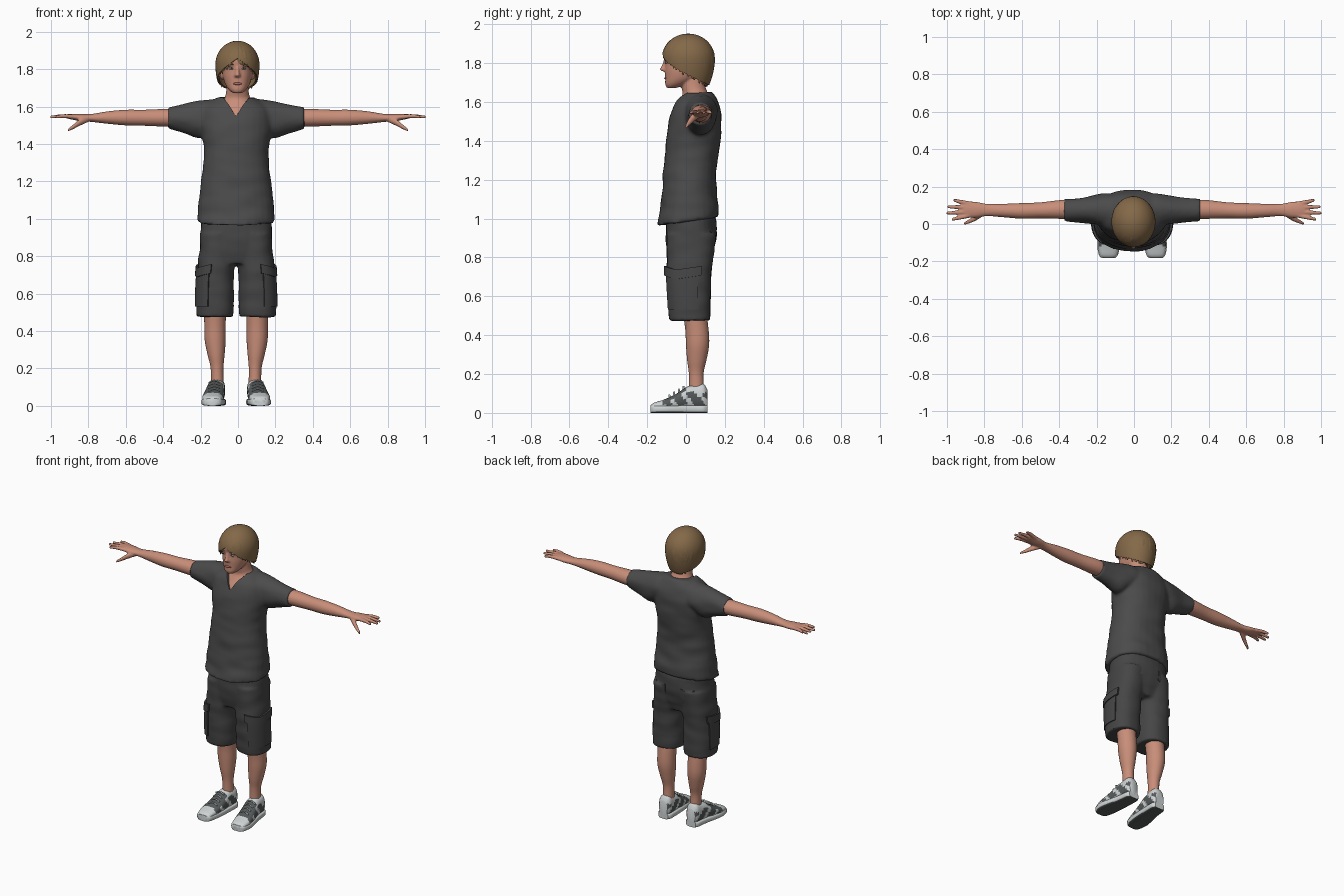
import bpy, bmesh, math, random
from mathutils import Vector, Matrix, noise

random.seed(4)
if "Cube" in bpy.data.objects:
    bpy.data.objects.remove(bpy.data.objects["Cube"])
AXIS = -0.01   # body centre line


def material(name, r, g, b):
    m = bpy.data.materials.new(name)
    m.use_nodes = True
    m.diffuse_color = (r, g, b, 1)
    node = m.node_tree.nodes["Principled BSDF"]
    node.inputs["Base Color"].default_value = (r, g, b, 1)
    node.inputs["Roughness"].default_value = 0.8
    return m


SKIN = material("skin", .58, .27, .19)
SHIRT = material("shirt grey", .07, .07, .07)
SHORTS = material("shorts grey", .06, .06, .06)
HAIR = material("hair brown", .23, .14, .065)
LIGHT = material("shoe light", .62, .65, .65)
DARK = material("shoe dark", .09, .1, .1)
LIP = material("lip", .42, .14, .11)
EYE = material("eye white", .6, .58, .55)
IRIS = material("iris", .04, .05, .06)


def along_z(rows):
    """Rings from (z, x centre, half width, front y, back y)."""
    return [(Vector((x, (f + b) / 2, z)), Vector((w, 0, 0)), Vector((0, (b - f) / 2, 0)))
            for z, x, w, f, b in rows]


def along_x(rows):
    """Rings from (x, y centre, half depth, z centre, half height)."""
    return [(Vector((x, y, z)), Vector((0, d, 0)), Vector((0, 0, h))) for x, y, d, z, h in rows]


def refine(rings, k):
    """Smooth interpolation between rings."""
    out = []
    last = len(rings) - 1
    for i in range(last):
        a, b, c, d = (rings[max(0, min(last, i + o))] for o in (-1, 0, 1, 2))
        for s in range(k):
            t = s / k
            out.append(tuple(q + (r - p) * t / 2 + (p - q * 2.5 + r * 2 - u / 2) * t * t
                             + ((q - r) * 1.5 + (u - p) / 2) * t ** 3
                             for p, q, r, u in zip(a, b, c, d)))
    return out + [rings[-1]]


def power(v, p):
    return math.copysign(abs(v) ** p, v)


def tube(bm, rings, n=28, k=4, p=1.0):
    loops = []
    for c, u, v in refine(rings, k):
        angles = [math.tau * j / n for j in range(n)]
        loops.append([bm.verts.new(c + u * power(math.cos(a), p) + v * power(math.sin(a), p))
                      for a in angles])
    for lo, hi in zip(loops, loops[1:]):
        for j in range(n):
            bm.faces.new((lo[j], lo[j - 1], hi[j - 1], hi[j]))
    bm.faces.new(loops[0])
    bm.faces.new(loops[-1])


def ball(bm, centre, radii):
    bmesh.ops.create_uvsphere(bm, u_segments=16, v_segments=10, radius=1,
                              matrix=Matrix.Translation(centre) @ Matrix.Diagonal((*radii, 1)))


def finish(name, bm, mats, voxel=0, offset=AXIS, side=1, rule=None, solid=0, cutter=None, wrinkle=0):
    bmesh.ops.recalc_face_normals(bm, faces=bm.faces)
    me = bpy.data.meshes.new(name)
    bm.to_mesh(me)
    me.transform(Matrix.Translation((offset, 0, 0)) @ Matrix.Diagonal((side, 1, 1, 1)))
    if side < 0:
        me.flip_normals()
    ob = bpy.data.objects.new(name, me)
    bpy.context.collection.objects.link(ob)
    if voxel:
        rm = ob.modifiers.new("blend", 'REMESH')
        rm.mode, rm.voxel_size = 'VOXEL', voxel
        sm = ob.modifiers.new("relax", 'SMOOTH')
        sm.iterations = 3
    if solid:
        ob.modifiers.new("thickness", 'SOLIDIFY').thickness = solid
    if cutter:
        cut = ob.modifiers.new("cut", 'BOOLEAN')
        cut.operation, cut.object = 'DIFFERENCE', cutter
    if ob.modifiers:
        graph = bpy.context.evaluated_depsgraph_get()
        me = bpy.data.meshes.new_from_object(ob.evaluated_get(graph))
        ob.modifiers.clear()
        ob.data = me
    me.materials.clear()
    for m in mats:
        me.materials.append(m)
    if wrinkle:
        for v in me.vertices:
            q = Vector((v.co.x * 7, v.co.y * 7, v.co.z * 16))
            v.co += v.normal * wrinkle * noise.noise(q)
    for f in me.polygons:
        f.use_smooth = True
        f.material_index = rule(f) if rule else 0
    me.set_sharp_from_angle(angle=math.radians(50))
    return ob


def pair(name, build, mats, **kw):
    for side, label in ((1, "left_"), (-1, "right_")):
        bm = bmesh.new()
        build(bm)
        finish(label + name, bm, mats, side=side, **kw)


# Shirt: torso and sleeves blended, with a V neck cut out
bm = bmesh.new()
torso = along_z([(.985, 0, .208, -.15, .168), (1.06, 0, .204, -.132, .17), (1.15, 0, .194, -.122, .157),
                 (1.25, 0, .181, -.117, .157), (1.36, 0, .174, -.107, .172), (1.46, 0, .186, -.097, .182),
                 (1.54, 0, .19, -.08, .18), (1.6, 0, .165, -.052, .168), (1.65, 0, .1, -.015, .135)])
torso[0][2].z = .022   # hem hangs lower at the front
tube(bm, torso, p=.9)
for s in (1, -1):
    tube(bm, along_x([(s * .06, .07, .085, 1.56, .085), (s * .13, .075, .088, 1.55, .09),
                      (s * .2, .078, .078, 1.53, .1), (s * .28, .075, .066, 1.535, .077),
                      (s * .365, .073, .062, 1.538, .057)]))
vee = bmesh.new()
outline = [vee.verts.new((x, -.3, z)) for x, z in ((0, 1.55), (.09, 1.68), (-.09, 1.68))]
face = vee.faces.new(outline)
grown = bmesh.ops.extrude_face_region(vee, geom=[face])["geom"]
bmesh.ops.translate(vee, vec=(0, .33, 0), verts=[g for g in grown if isinstance(g, bmesh.types.BMVert)])
cutter = finish("neck_cutter", vee, [SHIRT])
cutter.hide_render = True
finish("shirt", bm, [SHIRT], voxel=.011, cutter=cutter, wrinkle=.006)
bpy.data.objects.remove(cutter)

# Shorts
leg_rows = along_z([(.475, .115, .1, -.087, .126), (.6, .113, .1, -.095, .128),
                    (.7, .11, .098, -.1, .13), (.8, .1, .1, -.1, .142), (.92, .09, .1, -.1, .155)])
seat = along_z([(.76, 0, .17, -.085, .12), (.83, 0, .193, -.1, .143), (.92, 0, .192, -.105, .157),
                (1.01, 0, .185, -.1, .155)])
bm = bmesh.new()
tube(bm, seat, p=.85)
for s in (1, -1):
    tube(bm, [(Vector((c.x * s, c.y, c.z)), u, v) for c, u, v in leg_rows], p=.88)
finish("shorts", bm, [SHORTS], voxel=.01, wrinkle=.006)


def patch(rings, low, high, start, end, grow, droop=0):
    """Curved cloth panel lying on a lofted shape."""
    def build(bm):
        rows = []
        for c, u, v in refine(rings, 12):
            if low <= c.z <= high:
                row = []
                for j in range(13):
                    a = math.radians(start + (end - start) * j / 12)
                    sag = Vector((0, 0, droop * (1 - abs(j - 6) / 6)))
                    row.append(bm.verts.new(c - sag + u * grow * power(math.cos(a), .88)
                                            + v * grow * power(math.sin(a), .88)))
                rows.append(row)
        for lo, hi in zip(rows, rows[1:]):
            for j in range(12):
                bm.faces.new((lo[j], lo[j + 1], hi[j + 1], hi[j]))
    return build


pair("cargo_pocket", patch(leg_rows, .53, .73, -72, 20, 1.07), [SHORTS], solid=.014)
pair("pocket_flap", patch(leg_rows, .705, .765, -78, 26, 1.13, .02), [SHORTS], solid=.012)
pair("back_pocket", patch(seat, .87, .94, 45, 76, 1.03, .02), [SHORTS], solid=.01)


# Lower legs
def lower_leg(bm):
    tube(bm, along_z([(.1, .1, .034, .015, .095), (.2, .102, .034, .015, .09), (.27, .107, .045, .006, .105),
                      (.35, .112, .056, 0, .119), (.43, .113, .057, -.004, .116), (.55, .113, .06, -.02, .1)]))


pair("lower_leg", lower_leg, [SKIN])


# Shoes: y, x centre, half width, top height
shoe_rows = [(-.182, .127, .03, .038), (-.165, .127, .046, .052), (-.11, .125, .056, .07),
             (-.05, .117, .054, .098), (.0, .11, .049, .132), (.05, .105, .046, .145),
             (.09, .103, .043, .15), (.11, .103, .03, .12)]


def shoe_upper(bm):
    tube(bm, [(Vector((x, y, (.015 + z) / 2)), Vector((w, 0, 0)), Vector((0, 0, (z - .015) / 2)))
              for y, x, w, z in shoe_rows], p=.8, k=6)


def shoe_sole(bm):
    tube(bm, [(Vector((x, y, .02)), Vector((w + .005, 0, 0)), Vector((0, 0, .02)))
              for y, x, w, z in shoe_rows], p=.5)


def shoe_laces(bm):
    for i in range(4):
        y, z = -.085 + i * .024, .087 + i * .015
        tube(bm, along_x([(.085, y, .005, z - .008, .004), (.116, y, .005, z + .004, .004),
                          (.147, y, .005, z - .008, .004)]), n=8)


def upper_rule(f):
    c = f.center
    panel = abs(f.normal.x) > .35 and .04 < c.z < .105 and c.y > -.125
    stripe = math.sin(c.y * 75 + c.z * 60) > -.55
    tongue = f.normal.z > .5 and -.11 < c.y < .0
    return int((panel and stripe) or tongue)


pair("shoe_upper", shoe_upper, [LIGHT, DARK], rule=upper_rule)
pair("shoe_sole", shoe_sole, [LIGHT, DARK], rule=lambda f: int(f.normal.z < -.8))
pair("shoe_laces", shoe_laces, [LIGHT])


# Arms and hands
def arm(bm):
    tube(bm, along_x([(.28, .076, .05, 1.54, .048), (.38, .078, .051, 1.54, .048), (.5, .073, .043, 1.54, .043),
                      (.6, .07, .042, 1.541, .042), (.7, .072, .036, 1.541, .033), (.785, .075, .033, 1.539, .021),
                      (.84, .076, .042, 1.541, .02), (.89, .078, .044, 1.546, .015), (.915, .08, .038, 1.547, .011)]))
    for base, tip, reach in ((.045, .024, .975), (.066, .058, 1.003), (.088, .092, .998), (.11, .128, .965)):
        tube(bm, along_x([(.88, base, .012, 1.545, .012), (.93, (base + tip) / 2, .0115, 1.549, .011),
                          (reach, tip, .008, 1.544, .008)]), n=12)
    tube(bm, along_x([(.8, .062, .016, 1.535, .018), (.845, .034, .016, 1.515, .018),
                      (.88, .015, .012, 1.492, .013), (.908, .002, .008, 1.475, .008)]), n=12)


pair("arm", arm, [SKIN], voxel=.0055, offset=0)

# Head, neck and upper chest
bm = bmesh.new()
tube(bm, along_z([(1.47, 0, .15, -.08, .14), (1.55, 0, .14, -.067, .14), (1.6, 0, .11, -.039, .13),
                  (1.64, 0, .073, -.018, .115), (1.68, 0, .06, -.024, .1), (1.75, 0, .056, -.03, .095)]))
tube(bm, along_z([(1.672, 0, .024, -.098, -.05), (1.69, 0, .046, -.107, .0), (1.72, 0, .066, -.107, .06),
                  (1.76, 0, .078, -.109, .1), (1.8, 0, .082, -.108, .12), (1.85, 0, .086, -.115, .125),
                  (1.9, 0, .075, -.09, .11), (1.93, 0, .04, -.04, .06)]), p=.92)
tube(bm, along_z([(1.758, 0, .016, -.122, -.09), (1.768, 0, .016, -.136, -.09), (1.785, 0, .011, -.126, -.09),
                  (1.82, 0, .01, -.113, -.09)]), n=12)
for s in (1, -1):
    ball(bm, (s * .084, .015, 1.778), (.012, .022, .034))
    ball(bm, (s * .032, -.1, 1.822), (.025, .013, .008))
finish("head", bm, [SKIN], voxel=.006, offset=-.003)


# Face details
def face_part(name, centre, radii, mat):
    for s, label in ((1, "left_"), (-1, "right_")):
        bm = bmesh.new()
        ball(bm, (s * centre[0], *centre[1:]), radii)
        finish(label + name, bm, [mat], offset=-.003)


face_part("eye", (.032, -.101, 1.803), (.013, .006, .006), EYE)
face_part("iris", (.032, -.106, 1.803), (.005, .003, .005), IRIS)
face_part("eyebrow", (.034, -.107, 1.826), (.02, .008, .004), HAIR)
bm = bmesh.new()
ball(bm, (0, -.104, 1.722), (.024, .008, .007))
finish("lips", bm, [LIP], offset=-.003)


# Hair: cap with overlapping locks
def scalp(a, s, grow=1):
    """Point on the hair; a = angle from the front, s = 0 crown, 1 widest, 2 nape."""
    if s < 1:
        r, z = math.sin(s * math.pi / 2), 1.825 + .118 * grow * math.cos(s * math.pi / 2)
    else:
        r, z = 1 - .32 * (s - 1) ** 2, 1.825 - .16 * (s - 1)
    return Vector((.109 * grow * r * math.sin(a), .012 - .128 * grow * r * math.cos(a), z))


def edge(a):
    return .84 + 1.0 * ((1 - math.cos(a)) / 2) ** .55


bm = bmesh.new()
rows = [[bm.verts.new(scalp(math.tau * j / 48, (.02 + .98 * i / 16) * edge(math.tau * j / 48), .97))
         for j in range(48)] for i in range(17)]
for lo, hi in zip(rows, rows[1:]):
    for j in range(48):
        bm.faces.new((lo[j], lo[j - 1], hi[j - 1], hi[j]))
bm.faces.new(rows[0])
finish("hair_cap", bm, [HAIR], solid=.012, offset=-.003)

bm = bmesh.new()
for i in range(130):
    a = math.tau * (i * .618 % 1)
    start, drift = random.uniform(.05, .6), random.uniform(-.3, .3)
    stop = edge(a + drift) + random.uniform(-.12, .1)
    lift = random.uniform(.975, 1.02)
    rings = []
    for t in (0, .2, .45, .7, .88, 1):
        ang = a + drift * t
        c = scalp(ang, start + (stop - start) * t, lift + .02 * t)
        wide = .017 * (math.sin(math.pi * (.12 + .83 * t)) + .05)
        rings.append((c, Vector((math.cos(ang), math.sin(ang), 0)) * wide,
                      (c - Vector((0, .012, 1.81))).normalized() * wide * .35))
    tube(bm, rings, n=6, k=2)
finish("hair_locks", bm, [HAIR], offset=-.003)
